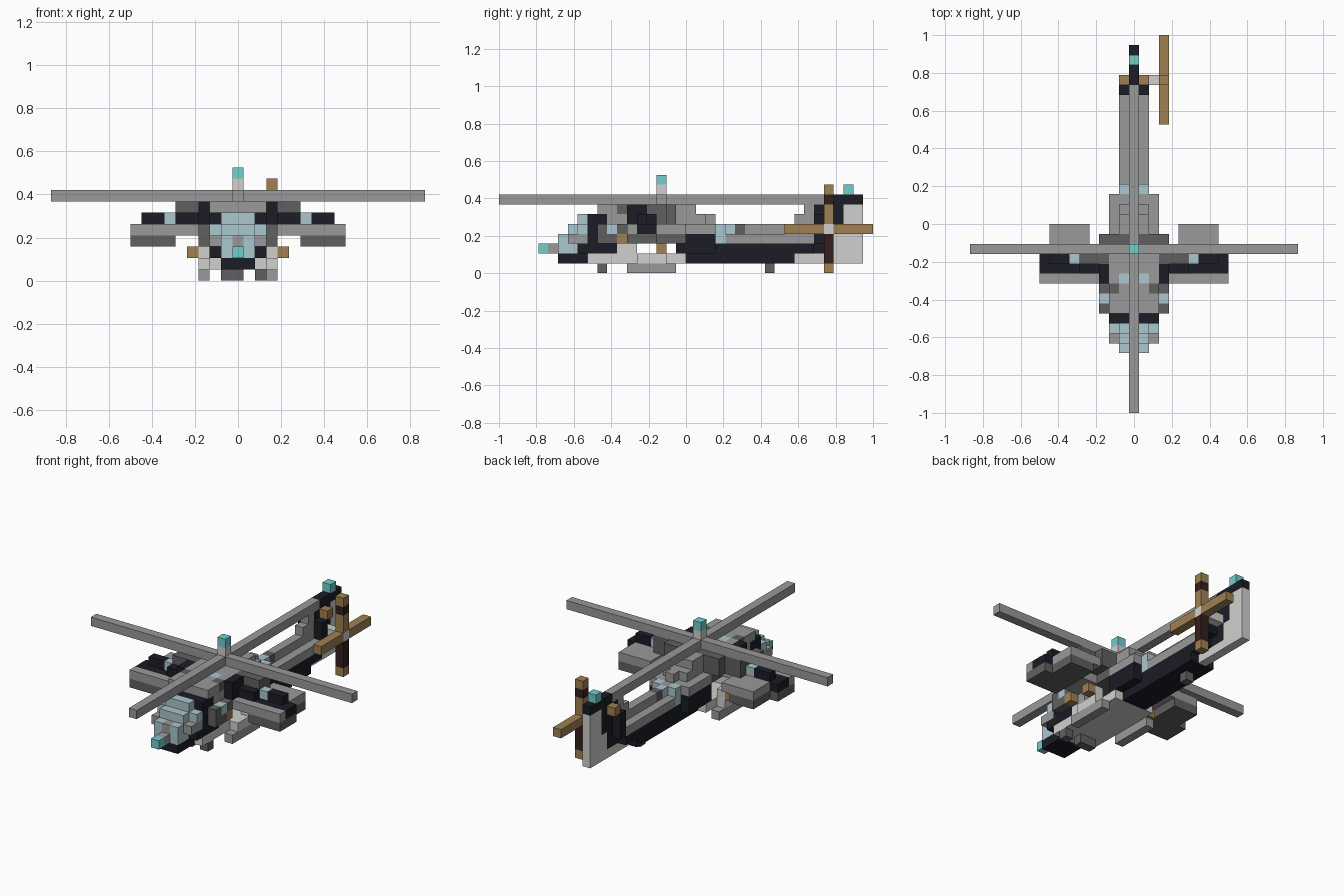
import bpy
import bmesh
from mathutils import Vector

cube = bpy.data.objects.get("Cube")
if cube:
    bpy.data.objects.remove(cube, do_unlink=True)

UNIT = 1 / 19          # edge of one building block
COLOURS = {
    "grey": (0.32, 0.32, 0.32),
    "dark_grey": (0.115, 0.115, 0.115),
    "light_grey": (0.63, 0.63, 0.62),
    "navy_black": (0.011, 0.012, 0.019),
    "pale_blue": (0.41, 0.57, 0.62),
    "teal": (0.17, 0.61, 0.6),
    "brown": (0.35, 0.22, 0.085),
    "dark_brown": (0.034, 0.014, 0.012),
}


def make_material(name, rgb):
    mat = bpy.data.materials.new(name)
    mat.use_nodes = True
    mat.diffuse_color = (*rgb, 1)
    bsdf = next(n for n in mat.node_tree.nodes if n.type == "BSDF_PRINCIPLED")
    bsdf.inputs["Base Color"].default_value = (*rgb, 1)
    bsdf.inputs["Roughness"].default_value = 0.9
    return mat


materials = {name: make_material(name, rgb) for name, rgb in COLOURS.items()}
cells = {}


def span(value):
    first, last = value if isinstance(value, tuple) else (value, value)
    return range(first, last + 1)


def block(part, colour, across, along, up, sides=(-1, 1)):
    """Fill a run of blocks, mirrored across the centre line."""
    for side in sides:
        for x in span(across):
            for y in span(along):
                for z in span(up):
                    cells[side * x, y, z] = (part, colour)


LEFT = (1,)

# Cabin floor and lower hull
block("hull", "light_grey", (0, 2), (9, 18), 1)
block("hull", "navy_black", (0, 2), (8, 11), 2)
block("hull", "light_grey", (0, 2), (12, 13), 2)
block("hull", "navy_black", (0, 2), (18, 21), (2, 3))
block("hull", "navy_black", (0, 1), (19, 21), 1)

# Nose and glazed cockpit
block("nose", "navy_black", (0, 1), (6, 8), 1)
block("nose", "pale_blue", (0, 1), (6, 7), 2)
block("nose", "grey", 0, 5, 2)
block("nose", "teal", 0, 4, 2)
block("cockpit", "pale_blue", (0, 1), (6, 8), 3)
block("cockpit", "grey", 0, 6, 3)
block("cockpit", "grey", 2, (7, 8), 3)
block("cockpit", "pale_blue", (0, 1), 7, 4)
block("cockpit", "pale_blue", (0, 2), 8, 4)
block("cockpit", "pale_blue", (0, 1), 8, 5)
block("cockpit", "navy_black", (0, 2), 9, (3, 5))

# Cabin walls, roof and engine housing
block("cabin", "grey", (0, 2), (10, 13), (3, 5))
block("cabin", "navy_black", 2, 10, (3, 5))
block("cabin", "dark_grey", (0, 2), (14, 17), (4, 5))
block("cabin", "grey", (0, 2), (18, 21), 4)
block("cabin", "grey", (0, 1), (18, 20), 5)
block("cabin", "grey", 0, 21, 5)
block("roof", "grey", (0, 2), (10, 16), 6)
block("roof", "dark_grey", 2, 12, 6)
block("roof", "pale_blue", 1, 13, 6)
block("roof", "grey", (0, 1), (17, 19), 6)
block("roof", "dark_grey", (1, 2), 17, 6)
block("roof", "dark_grey", 3, 17, (5, 6))
block("side_intake", "dark_grey", 3, (10, 11), 3)
block("side_intake", "brown", 3, 12, 3)
block("side_intake", "dark_grey", 3, (10, 12), 4)
block("side_intake", "pale_blue", 3, 11, 4)

# Stub wings with pods
block("wing", "grey", (3, 9), (13, 15), 4)
block("wing", "navy_black", (6, 9), (14, 15), 4)
block("wing", "navy_black", (3, 5), (14, 15), 5)
block("wing", "navy_black", (7, 8), 15, 5)
block("wing", "pale_blue", 6, 15, 5)
block("wing", "navy_black", 3, (13, 14), (5, 6))
block("wing", "dark_grey", (3, 5), (15, 16), 6)
block("wing", "dark_grey", (3, 5), 16, 5)
block("wing_pod", "dark_grey", (6, 9), (13, 15), 3)
block("wing_pod", "dark_grey", (6, 8), (16, 18), 3)
block("wing_pod", "grey", (5, 8), (16, 18), 4)

# Door guns
block("door_gun", "light_grey", 3, 16, 2)
block("door_gun", "brown", 4, 16, 2)

# Skids and wheels
block("skid", "grey", 3, (13, 17), 0)
block("skid_strut", "light_grey", 3, (14, 16), 1)
block("front_wheel", "dark_grey", (-1, 0), 10, 0, LEFT)
block("front_wheel", "dark_grey", 2, 10, 0, LEFT)
block("rear_wheel", "dark_grey", 0, 27, 0)

# Tail boom with a raised spine
block("tail_boom", "navy_black", (0, 1), (22, 29), (1, 2))
block("tail_boom", "navy_black", (0, 1), (30, 31), 2)
block("tail_boom", "grey", (0, 1), (22, 31), 3)
block("tail_boom", "pale_blue", 1, 22, (3, 4))
block("tail_spine", "grey", 0, (22, 31), 4)
block("tail_spine", "pale_blue", 0, 23, 4)
block("tail_spine", "dark_grey", 0, 24, 4)

# Tail fin
block("tail_fin", "light_grey", 0, (30, 36), 1)
block("tail_fin", "navy_black", 0, (32, 34), (2, 6))
block("tail_fin", "light_grey", 0, 34, (2, 3))
block("tail_fin", "light_grey", 0, (35, 36), (2, 6))
block("tail_fin", "navy_black", 0, (33, 36), 7)
block("tail_fin", "grey", 0, (30, 31), 5)
block("tail_fin", "grey", 0, 31, 6)
block("tail_fin", "navy_black", 1, 32, (3, 5))
block("tail_fin", "brown", 1, 33, 6)
block("tail_beacon", "teal", 0, 35, 8)

# Tail rotor on the left side
block("tail_rotor", "dark_brown", 3, 33, (1, 7), LEFT)
block("tail_rotor", "brown", 3, 33, (5, 6), LEFT)
for tip in (0, 8):
    block("tail_rotor", "brown", 3, 33, tip, LEFT)
block("tail_rotor", "brown", 3, (29, 37), 4, LEFT)
block("tail_rotor", "light_grey", (1, 3), 33, 4, LEFT)

# Main rotor and mast
block("main_rotor", "grey", (0, 16), 16, 7)
block("main_rotor", "grey", 0, (0, 32), 7)
block("rotor_mast", "light_grey", 0, 16, 8)
block("rotor_mast", "teal", 0, 16, 9)


def build_part(part):
    """Skin a part's blocks, leaving out faces buried against others."""
    bm = bmesh.new()
    used = []
    for key, (owner, colour) in cells.items():
        if owner != part:
            continue
        if colour not in used:
            used.append(colour)
        centre = Vector((key[0], key[1] - 18.5, key[2] + 0.5))
        for axis in range(3):
            for sign in (-1, 1):
                step = [0, 0, 0]
                step[axis] = sign
                if tuple(a + b for a, b in zip(key, step)) in cells:
                    continue
                normal = Vector(step) / 2
                u, v = Vector((0, 0, 0)), Vector((0, 0, 0))
                u[(axis + 1) % 3] = 0.5
                v[(axis + 2) % 3] = 0.5 * sign
                ring = (-u - v, u - v, u + v, v - u)
                face = bm.faces.new(
                    [bm.verts.new((centre + normal + c) * UNIT) for c in ring])
                face.material_index = used.index(colour)
    bmesh.ops.remove_doubles(bm, verts=bm.verts[:], dist=UNIT / 100)
    mesh = bpy.data.meshes.new(part)
    bm.to_mesh(mesh)
    bm.free()
    for colour in used:
        mesh.materials.append(materials[colour])
    bpy.context.collection.objects.link(bpy.data.objects.new(part, mesh))


for part_name in dict.fromkeys(owner for owner, _ in cells.values()):
    build_part(part_name)
